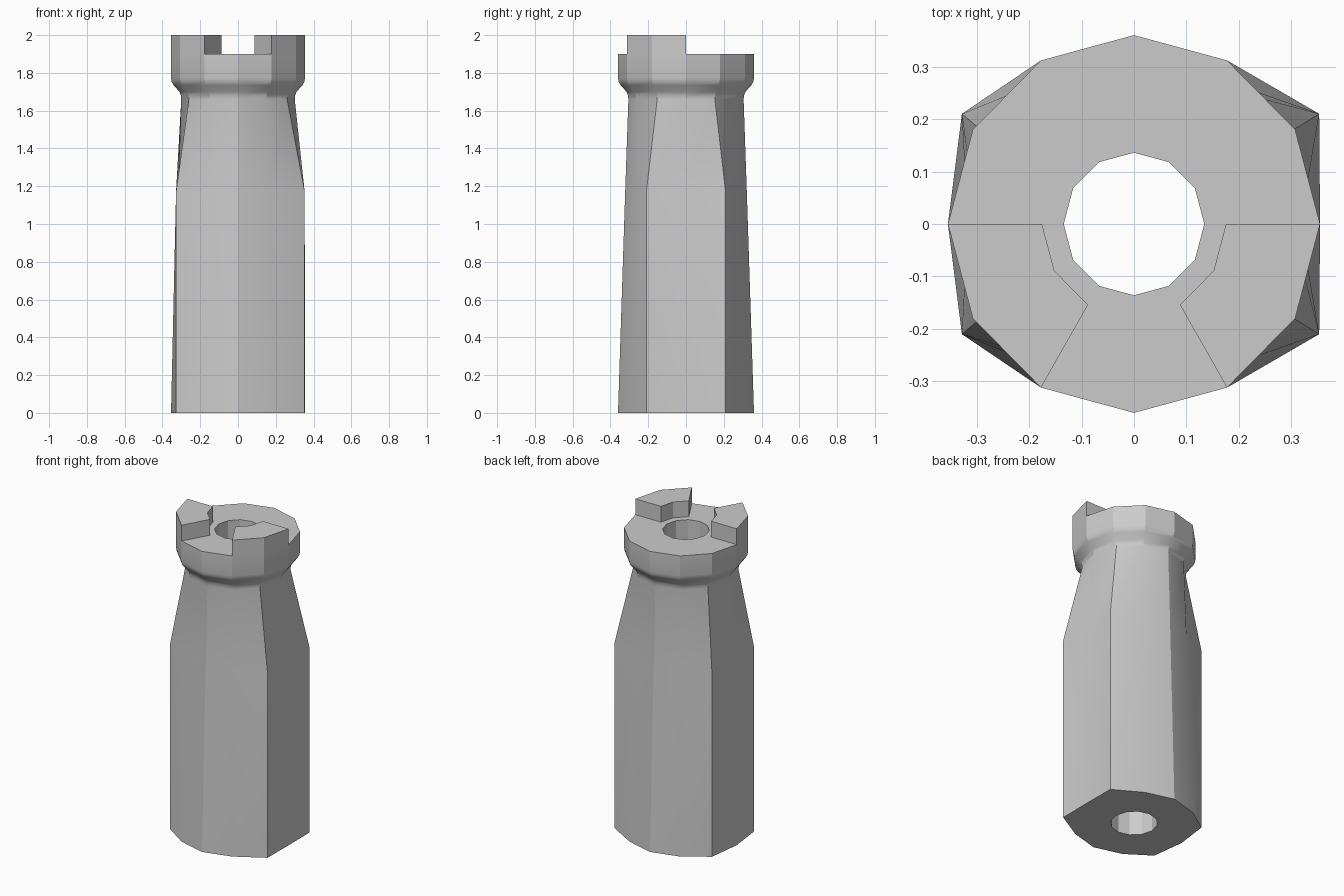
import bpy, bmesh, math

if "Cube" in bpy.data.objects:
    bpy.data.objects.remove(bpy.data.objects["Cube"])

N = 12
SX = 0.985  # body is a touch narrower in x than in y


def ring(r, z):
    return [(SX * r * math.cos(math.tau * i / N), r * math.sin(math.tau * i / N), z)
            for i in range(N)]


def finish(name, bm):
    bmesh.ops.recalc_face_normals(bm, faces=bm.faces[:])
    me = bpy.data.meshes.new(name)
    bm.to_mesh(me)
    bm.free()
    ob = bpy.data.objects.new(name, me)
    bpy.context.collection.objects.link(ob)
    bpy.ops.object.select_all(action='DESELECT')
    ob.select_set(True)
    bpy.context.view_layer.objects.active = ob
    bpy.ops.object.shade_smooth_by_angle(angle=math.radians(25))
    return ob


# Tower: tapered shaft, flared collar, flat top and through hole
profile = [(0.36, 0.0), (0.322, 1.17), (0.305, 1.66), (0.307, 1.68), (0.315, 1.70),
           (0.346, 1.735), (0.356, 1.752), (0.36, 1.772), (0.36, 1.90),
           (0.136, 1.90), (0.136, 0.0)]
rings = [ring(r, z) for r, z in profile]

# Pull the four side corners outward over the lower shaft
for level in (0, 1):
    z = profile[level][1]
    for i, x, y in ((1, 0.353, 0.21), (11, 0.353, -0.21),
                    (5, -0.328, 0.21), (7, -0.328, -0.21)):
        rings[level][i] = (x, y, z)

bm = bmesh.new()
loops = [[bm.verts.new(c) for c in r] for r in rings]
for k, a in enumerate(loops):
    b = loops[(k + 1) % len(loops)]
    for i in range(N):
        j = (i + 1) % N
        bm.faces.new((a[i], a[j], b[j], b[i]))
finish("tower_body", bm)


# Battlements: two wedge blocks, each spanning two facets of the rim
def battlement(name, first):
    bm = bmesh.new()
    idx = [(first + k) % N for k in range(3)]
    outer, inner = ring(0.36, 1.90), ring(0.178, 1.90)
    outline = [outer[i] for i in idx] + [inner[i] for i in reversed(idx)]
    low = [bm.verts.new(c) for c in outline]
    high = [bm.verts.new((x, y, 2.0)) for x, y, _ in outline]
    bm.faces.new(low)
    bm.faces.new(high)
    for i in range(6):
        j = (i + 1) % 6
        bm.faces.new((low[i], low[j], high[j], high[i]))
    finish(name, bm)


battlement("left_battlement", 6)
battlement("right_battlement", 10)
